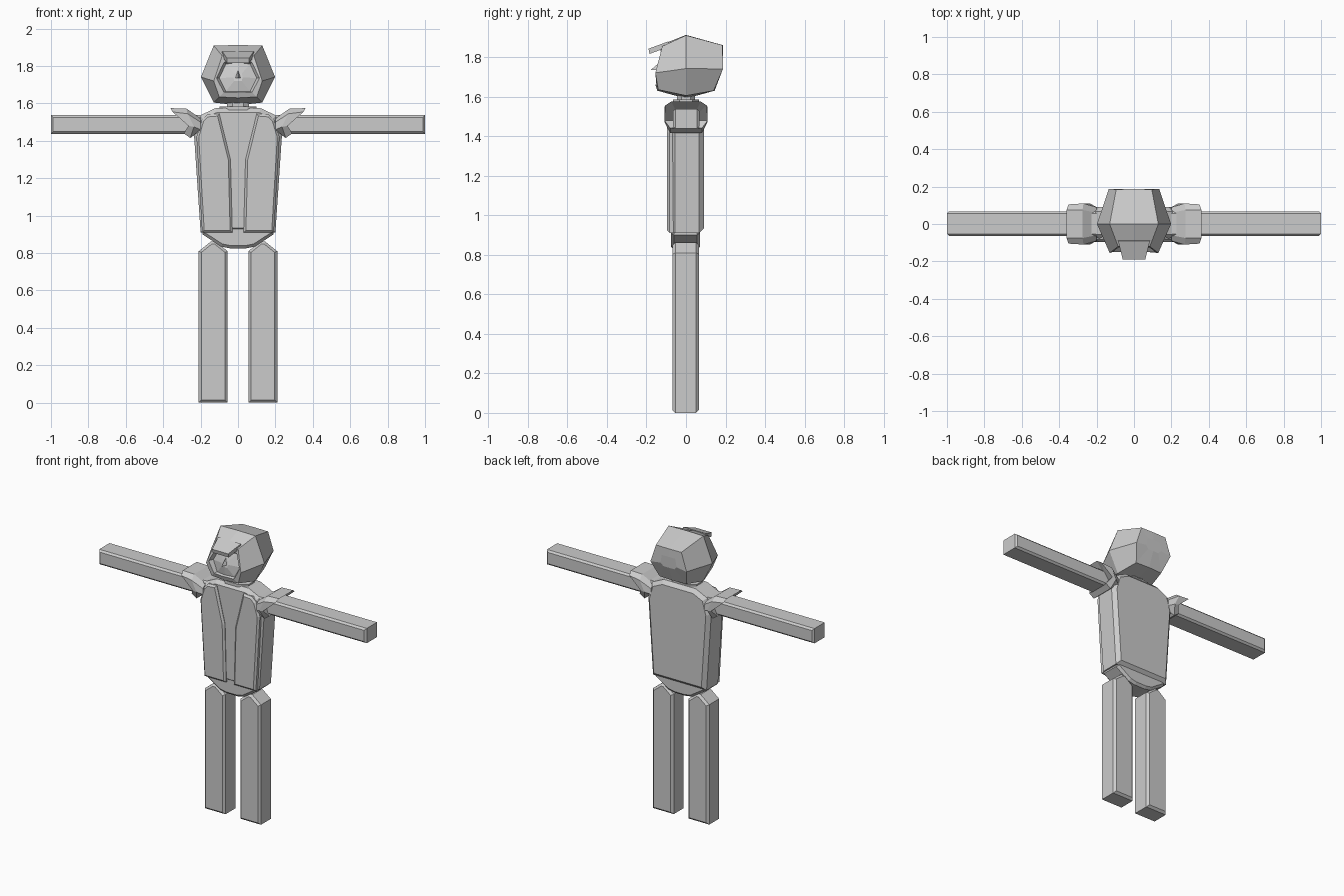
import bpy, bmesh

if "Cube" in bpy.data.objects:
    bpy.data.objects.remove(bpy.data.objects["Cube"])

grey = bpy.data.materials.new("plain grey")
grey.diffuse_color = (0.6, 0.6, 0.6, 1)
grey.use_nodes = True
grey.node_tree.nodes["Principled BSDF"].inputs["Base Color"].default_value = grey.diffuse_color


def make(name, bm):
    bmesh.ops.recalc_face_normals(bm, faces=bm.faces)
    me = bpy.data.meshes.new(name)
    bm.to_mesh(me)
    bm.free()
    me.materials.append(grey)
    ob = bpy.data.objects.new(name, me)
    bpy.context.collection.objects.link(ob)
    return ob


def prism(name, pts, y0, y1, bevel):
    """Extrude an x-z outline along y, chamfering the front and back rims."""
    bm = bmesh.new()
    face = bm.faces.new([bm.verts.new((x, y0, z)) for x, z in pts])
    ext = bmesh.ops.extrude_face_region(bm, geom=[face])
    for v in ext["geom"]:
        if isinstance(v, bmesh.types.BMVert):
            v.co.y = y1
    if bevel:
        rims = [e for e in bm.edges if abs(e.verts[0].co.y - e.verts[1].co.y) < 1e-5]
        bmesh.ops.bevel(bm, geom=rims, offset=bevel, segments=1, affect='EDGES', profile=0.5)
    return make(name, bm)


def loft(name, rings, cap_start=True, cap_end=True):
    bm = bmesh.new()
    rows = [[bm.verts.new(p) for p in r] for r in rings]
    n = len(rows[0])
    for a, b in zip(rows, rows[1:]):
        for i in range(n):
            j = (i + 1) % n
            bm.faces.new((a[i], a[j], b[j], b[i]))
    if cap_start:
        bm.faces.new(rows[0])
    if cap_end:
        bm.faces.new(rows[-1])
    return make(name, bm)


def mirrored(half):
    """Complete an outline given from the top centre down the right side."""
    return half + [(-x, z) for x, z in reversed(half)]


# Torso: core of the jacket, with two slightly raised front panels
prism("jacket", mirrored([(0.12, 1.575), (0.205, 1.535), (0.235, 1.43), (0.2, 0.91)]),
      -0.08, 0.09, 0.024)
for s, side in ((1, "right"), (-1, "left")):
    panel = [(0.10, 1.545), (0.165, 1.54), (0.195, 1.51), (0.222, 1.42), (0.192, 0.91),
             (0.03, 0.91), (0.04, 1.3)]
    prism(side + "_jacket_panel", [(s * x, z) for x, z in panel], -0.095, -0.05, 0.012)

# Hips under the jacket hem
prism("hips", mirrored([(0.19, 0.95), (0.19, 0.9), (0.09, 0.835), (0.04, 0.825)]),
      -0.075, 0.07, 0.015)

# Limbs and flared sleeves
for s, side in ((1, "right"), (-1, "left")):
    leg = [(0.055, 0), (0.21, 0), (0.21, 0.81), (0.145, 0.862), (0.12, 0.862), (0.055, 0.81)]
    prism(side + "_leg", [(s * x, z) for x, z in leg], -0.068, 0.065, 0.014)
    arm = [(0.19, 1.438), (1.0, 1.438), (1.0, 1.538), (0.19, 1.538)]
    prism(side + "_arm", [(s * x, z) for x, z in arm], -0.065, 0.068, 0.012)

    def ring(*pts):
        front = [(s * x, -y, z) for x, y, z in pts]
        return front + [(x, -y, z) for x, y, z in reversed(front)]

    loft(side + "_sleeve", [
        ring((0.20, 0.06, 1.52), (0.20, 0.09, 1.50), (0.20, 0.09, 1.46), (0.21, 0.06, 1.45)),
        ring((0.275, 0.075, 1.572), (0.27, 0.11, 1.545), (0.235, 0.11, 1.475), (0.255, 0.08, 1.415)),
        ring((0.36, 0.075, 1.575), (0.35, 0.105, 1.555), (0.265, 0.11, 1.48), (0.29, 0.08, 1.44)),
        ring((0.30, 0.055, 1.535), (0.29, 0.065, 1.52), (0.26, 0.065, 1.48), (0.27, 0.055, 1.445)),
    ])

# Neck with a low collar
for name, w, d, z0, z1 in (("collar", 0.1, 0.065, 1.55, 1.585), ("neck", 0.058, 0.045, 1.56, 1.64)):
    loft(name, [[(w, -d / 2, z), (w, d / 2, z), (w / 2, d, z), (-w / 2, d, z),
                 (-w, d / 2, z), (-w, -d / 2, z), (-w / 2, -d, z), (w / 2, -d, z)]
                for z in (z0, z1)])


# Head: rings from back to front, ending in a recessed face
def head_ring(*pts):
    """Points run from top centre to bottom centre on the right side."""
    return list(pts) + [(-x, y, z) for x, y, z in reversed(pts[1:-1])]


loft("head", [
    head_ring((0, 0.187, 1.805), (0.05, 0.187, 1.805), (0.06, 0.187, 1.75), (0.04, 0.183, 1.73), (0, 0.183, 1.73)),
    head_ring((0, 0.187, 1.86), (0.095, 0.185, 1.86), (0.135, 0.187, 1.74), (0.10, 0.14, 1.63), (0, 0.145, 1.63)),
    head_ring((0, 0, 1.912), (0.13, 0, 1.91), (0.198, 0, 1.742), (0.13, 0, 1.605), (0, 0, 1.59)),
    head_ring((0, -0.13, 1.86), (0.085, -0.12, 1.855), (0.13, -0.155, 1.72), (0.10, -0.14, 1.635), (0, -0.145, 1.63)),
    head_ring((0, -0.13, 1.83), (0.075, -0.12, 1.82), (0.115, -0.15, 1.735), (0.075, -0.15, 1.66), (0, -0.155, 1.66)),
    head_ring((0, -0.115, 1.82), (0.065, -0.105, 1.81), (0.10, -0.12, 1.735), (0.065, -0.13, 1.665), (0, -0.14, 1.665)),
    head_ring((0, -0.135, 1.76), (0.02, -0.135, 1.76), (0.025, -0.14, 1.74), (0.02, -0.145, 1.72), (0, -0.145, 1.72)),
])

# Brim over the brow
loft("brim", [[(w, y, z), (-w, y, z), (-w, y + 0.006, z - 0.026), (w, y + 0.006, z - 0.026)]
              for w, y, z in ((0.085, -0.09, 1.879), (0.06, -0.19, 1.842))])

# Nose: small pyramid
bm = bmesh.new()
a, b, c, tip = (bm.verts.new(p) for p in ((0, -0.12, 1.785), (0.023, -0.12, 1.735),
                                          (-0.023, -0.12, 1.735), (0, -0.178, 1.735)))
for f in ((a, b, tip), (b, c, tip), (c, a, tip), (a, c, b)):
    bm.faces.new(f)
make("nose", bm)
